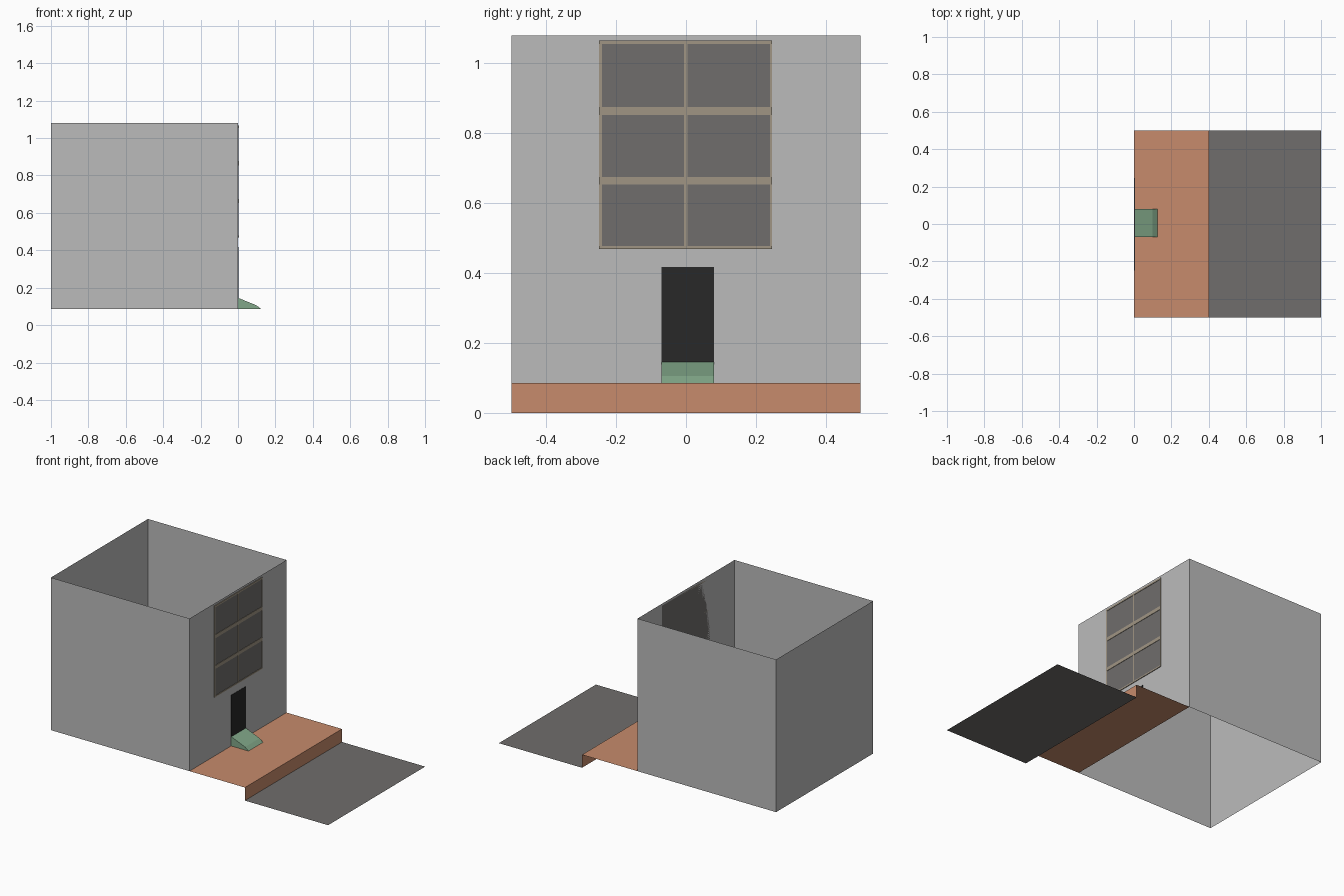
import bpy

old = bpy.data.objects.get("Cube")
if old:
    bpy.data.objects.remove(old, do_unlink=True)


def material(name, rgb):
    m = bpy.data.materials.new(name)
    m.use_nodes = True
    m.diffuse_color = (*rgb, 1)
    bsdf = next(n for n in m.node_tree.nodes if n.type == 'BSDF_PRINCIPLED')
    bsdf.inputs["Base Color"].default_value = (*rgb, 1)
    return m


wall_grey = material("wall_grey", (0.5, 0.5, 0.5))
paving_clay = material("paving_clay", (0.57, 0.26, 0.15))
asphalt_grey = material("asphalt_grey", (0.16, 0.155, 0.15))
step_green = material("step_green", (0.22, 0.39, 0.25))
frame_beige = material("frame_beige", (0.35, 0.30, 0.23))
door_black = material("door_black", (0.021, 0.021, 0.021))


def build(name, verts, faces, mat):
    mesh = bpy.data.meshes.new(name)
    mesh.from_pydata(verts, [], faces)
    mesh.materials.append(mat)
    obj = bpy.data.objects.new(name, mesh)
    bpy.context.collection.objects.link(obj)
    return obj


def extrude(name, profile, y0, y1, mat, solid=False):
    """Sweep an (x, z) profile along y; solid closes it and caps both ends."""
    n = len(profile)
    verts = [(x, y, z) for y in (y0, y1) for x, z in profile]
    faces = [(i, (i + 1) % n, n + (i + 1) % n, n + i)
             for i in range(n if solid else n - 1)]
    if solid:
        faces += [tuple(reversed(range(n))), tuple(range(n, 2 * n))]
    return build(name, verts, faces, mat)


def plate(name, y0, y1, z0, z1, x, mat):
    """Thin panel on the street wall, standing out to x."""
    return extrude(name, [(0, z0), (0, z1), (x, z1), (x, z0)], y0, y1, mat, True)


GROUND, ROOF, HALF = 0.085, 1.08, 0.5

# Four walls, open above and below
corners = [(-1, -HALF), (0, -HALF), (0, HALF), (-1, HALF)]
build("building_walls",
      [(x, y, z) for z in (GROUND, ROOF) for x, y in corners],
      [(i, (i + 1) % 4, 4 + (i + 1) % 4, 4 + i) for i in range(4)], wall_grey)

# Pavement with kerb, and the road below it
extrude("pavement", [(0.4, 0), (0.4, GROUND), (0, GROUND)], HALF, -HALF, paving_clay)
extrude("road", [(1, 0), (0.4, 0)], HALF, -HALF, asphalt_grey)

# Door and sloped doorstep
DOOR = (-0.07, 0.08)
plate("door", *DOOR, 0.146, 0.417, 0.002, door_black)
extrude("doorstep", [(0, GROUND), (0, 0.146), (0.1, 0.105), (0.125, GROUND)],
        *DOOR, step_green, True)

# Window: glass panel with frame bars over it
Y0, Y1, Z0, Z1 = -0.249, 0.246, 0.469, 1.066
plate("window_glass", Y0, Y1, Z0, Z1, 0.002, asphalt_grey)
for name, a, b in (("right", Y0, Y0 + 0.009), ("middle", -0.006, 0.004),
                   ("left", Y1 - 0.006, Y1)):
    plate("window_upright_" + name, a, b, Z0, Z1, 0.004, frame_beige)
for name, a, b in (("bottom", Z0, Z0 + 0.009), ("lower", 0.653, 0.675),
                   ("upper", 0.853, 0.876), ("top", Z1 - 0.011, Z1)):
    plate("window_rail_" + name, Y0, Y1, a, b, 0.0045, frame_beige)
